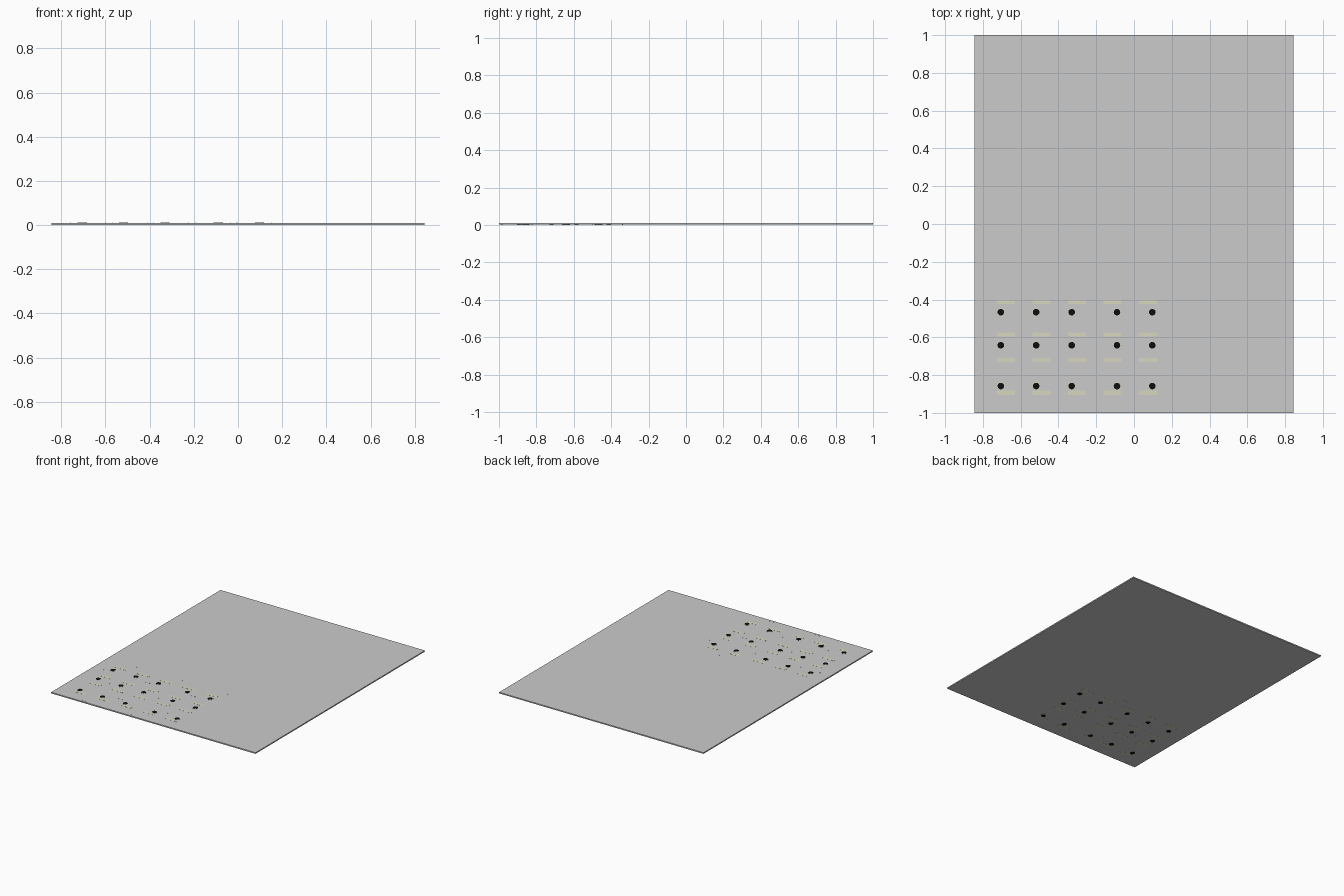
import bpy, bmesh
from mathutils import Matrix

if "Cube" in bpy.data.objects:
    bpy.data.objects.remove(bpy.data.objects["Cube"])

def material(name, rgb):
    m = bpy.data.materials.new(name)
    m.diffuse_color = (*rgb, 1)
    m.use_nodes = True
    m.node_tree.nodes["Principled BSDF"].inputs["Base Color"].default_value = m.diffuse_color
    return m

cream = material("cream", (0.68, 0.68, 0.52))
black = material("black", (0.004, 0.004, 0.004))

def make(name, bm, mat=None):
    me = bpy.data.meshes.new(name)
    bm.to_mesh(me)
    bm.free()
    ob = bpy.data.objects.new(name, me)
    bpy.context.collection.objects.link(ob)
    if mat:
        me.materials.append(mat)
    return ob

def add_box(bm, x, y, sx, sy, z0, z1):
    m = Matrix.Translation((x, y, (z0 + z1) / 2)) @ Matrix.Diagonal((sx, sy, z1 - z0, 1))
    bmesh.ops.create_cube(bm, size=1, matrix=m)

def add_disc(bm, x, y, r, z0, z1, n=24):
    bmesh.ops.create_cone(bm, cap_ends=True, segments=n, radius1=r, radius2=r,
                          depth=z1 - z0, matrix=Matrix.Translation((x, y, (z0 + z1) / 2)))

LABEL_X = [-0.678 + 0.188 * i for i in range(5)]
LABEL_Y = [-0.413, -0.585, -0.72, -0.893]
DISC_X = [-0.705, -0.518, -0.33, -0.09, 0.097]
DISC_Y = [-0.467, -0.642, -0.858]

# Thin base sheet
bm = bmesh.new()
add_box(bm, 0, 0, 1.69, 2.0, 0.001, 0.01)
make("base_sheet", bm)

# Cream strips set through the sheet
bm = bmesh.new()
for x in LABEL_X:
    for y in LABEL_Y:
        add_box(bm, x, y, 0.095, 0.022, 0.0005, 0.0105)
make("cream_strips", bm, cream)

# Cream rims and black round inserts
rims, discs = bmesh.new(), bmesh.new()
for x in DISC_X:
    for y in DISC_Y:
        add_disc(rims, x, y, 0.021, 0.0004, 0.0107)
        add_disc(discs, x, y, 0.0175, 0.0, 0.011)
make("insert_rims", rims, cream)
make("round_inserts", discs, black)

# Tiny pins at the corners of every cell
bm = bmesh.new()
for x in LABEL_X:
    for side in (-1, 1):
        for k in range(5):
            add_disc(bm, x + side * 0.079, -0.34 - 0.161 * k, 0.002, 0.0, 0.011, 6)
make("corner_pins", bm)
